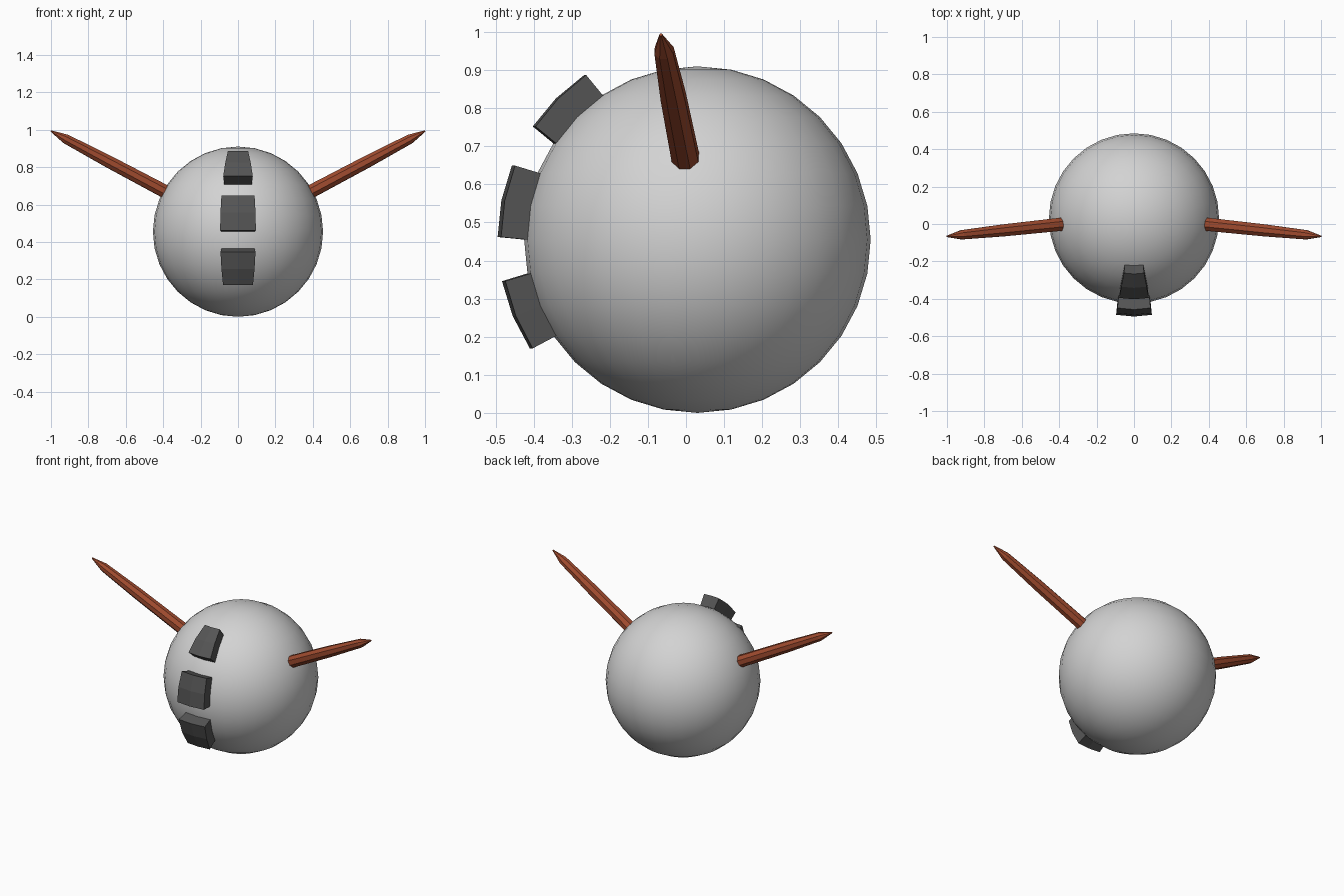
import bpy
import bmesh
import math
from mathutils import Vector

cube = bpy.data.objects.get("Cube")
if cube:
    bpy.data.objects.remove(cube, do_unlink=True)

RADIUS = 0.455
CENTRE = Vector((0, 0.03, 0.455))


def make_material(name, colour):
    mat = bpy.data.materials.new(name)
    mat.use_nodes = True
    mat.diffuse_color = (*colour, 1)
    mat.node_tree.nodes["Principled BSDF"].inputs["Base Color"].default_value = (*colour, 1)
    return mat


def make_object(name, bm, mat, location=(0, 0, 0)):
    mesh = bpy.data.meshes.new(name)
    bm.to_mesh(mesh)
    bm.free()
    mesh.materials.append(mat)
    obj = bpy.data.objects.new(name, mesh)
    obj.location = location
    bpy.context.collection.objects.link(obj)
    return obj


def ball():
    bm = bmesh.new()
    bmesh.ops.create_uvsphere(bm, u_segments=32, v_segments=16, radius=RADIUS)
    return bm


grey = make_material("light grey", (0.65, 0.65, 0.65))
charcoal = make_material("charcoal", (0.09, 0.09, 0.09))
brown = make_material("red brown", (0.35, 0.07, 0.028))

# Round body
body = make_object("body", ball(), grey, CENTRE)
body.data.shade_smooth()


# Buttons: curved patches of the ball's front, thickened outwards
def make_button(name, low, high):
    bm = ball()
    outside = []
    for face in bm.faces:
        c = face.calc_center_median()
        latitude = math.degrees(math.asin(c.z / c.length))
        longitude = math.degrees(math.atan2(c.x, -c.y))
        if not (low < latitude < high and abs(longitude) < 11.25):
            outside.append(face)
    bmesh.ops.delete(bm, geom=outside, context='FACES')
    obj = make_object(name, bm, charcoal, CENTRE)
    solid = obj.modifiers.new("thickness", 'SOLIDIFY')
    solid.thickness = 0.07
    solid.offset = 1


make_button("lower_button", -33.75, -11.25)
make_button("middle_button", 0, 22.5)
make_button("upper_button", 33.75, 56.25)


# Arms: eight-sided tapering sticks with pointed tips
def make_arm(name, side):
    tip = Vector((side, -0.066, 0.993))
    root = Vector((side * 0.3, 0.008, 0.622))
    axis = root - tip
    turn = axis.to_track_quat('Z', 'Y')
    profile = [(0, 0.004), (0.09, 0.027), (0.35, 0.035), (axis.length, 0.039)]
    bm = bmesh.new()
    rings = []
    for distance, radius in profile:
        ring = []
        for i in range(8):
            a = math.tau * (i + 0.5) / 8
            point = Vector((radius * math.cos(a), radius * math.sin(a), distance))
            ring.append(bm.verts.new(tip + turn @ point))
        rings.append(ring)
    for a, b in zip(rings, rings[1:]):
        for i in range(8):
            j = (i + 1) % 8
            bm.faces.new((a[i], a[j], b[j], b[i]))
    bm.faces.new(rings[0])
    bm.faces.new(rings[-1])
    bmesh.ops.recalc_face_normals(bm, faces=bm.faces)
    make_object(name, bm, brown)


make_arm("left_arm", 1)
make_arm("right_arm", -1)
